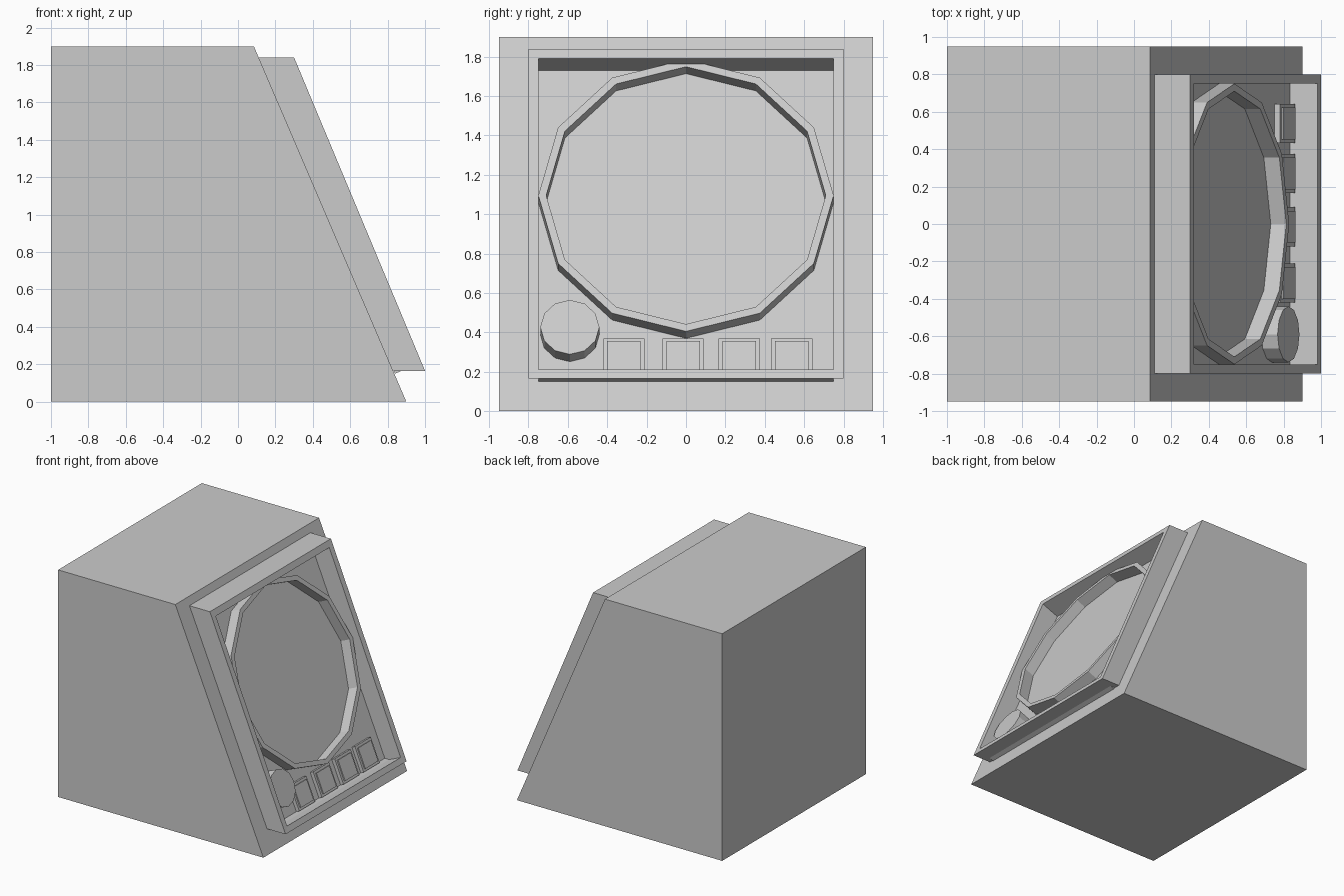
import bpy, bmesh, math
from mathutils import Vector, Matrix

if "Cube" in bpy.data.objects:
    bpy.data.objects.remove(bpy.data.objects["Cube"])

# Panel coordinates: (across, up the slope, out of the panel)
LOW, HIGH = Vector((0.84, 0, 0.15)), Vector((0.17, 0, 1.73))
UP = (HIGH - LOW).normalized()
ACROSS = Vector((0, 1, 0))
OUT = ACROSS.cross(UP)
LENGTH = (HIGH - LOW).length


def panel(a, u, n):
    return LOW + ACROSS * a + UP * u + OUT * n


def slope_pos(z):
    return (z - LOW.z) / UP.z


def loft(name, loops, closed=False):
    """Join successive equal-length loops with quads; cap the ends unless closed."""
    bm = bmesh.new()
    rows = [[bm.verts.new(p) for p in loop] for loop in loops]
    pairs = list(zip(rows, rows[1:])) + ([(rows[-1], rows[0])] if closed else [])
    for r, s in pairs:
        for i in range(len(r)):
            j = (i + 1) % len(r)
            bm.faces.new((r[i], r[j], s[j], s[i]))
    if not closed:
        bm.faces.new(rows[0][::-1])
        bm.faces.new(rows[-1])
    bmesh.ops.recalc_face_normals(bm, faces=bm.faces)
    mesh = bpy.data.meshes.new(name)
    bm.to_mesh(mesh)
    bm.free()
    obj = bpy.data.objects.new(name, mesh)
    bpy.context.collection.objects.link(obj)
    return obj


def rect(w, low, high):
    """Upright rectangle of half width w between two (x, z) points."""
    return [(low[0], -w, low[1]), (low[0], w, low[1]),
            (high[0], w, high[1]), (high[0], -w, high[1])]


def circle(a, u, r, n, sides=12):
    return [panel(a + r * math.cos(t), u + r * math.sin(t), n)
            for t in (2 * math.pi * i / sides for i in range(sides))]


def square(a, u, h, n):
    return [panel(a + h * i, u + h * j, n)
            for i, j in ((-1, -1), (1, -1), (1, 1), (-1, 1))]


# Cabinet with sloping front
profile = [(-1, 0), (0.9, 0), (0.085, 1.9), (-1, 1.9)]
loft("cabinet", [[(x, y, z) for x, z in profile] for y in (-0.95, 0.95)])

# Bezel with recessed tray
loft("bezel", [
    rect(0.8, (0.825, 0.165), (0.108, 1.84)),
    rect(0.8, (1.0, 0.165), (0.30, 1.84)),
    rect(0.75, (0.98, 0.21), (0.32, 1.79)),
    [panel(-0.75, 0, 0), panel(0.75, 0, 0),
     panel(0.75, LENGTH, 0), panel(-0.75, LENGTH, 0)],
])

# Window ring
c = slope_pos(1.06)
loft("window_ring", [circle(0, c, 0.75, 0), circle(0, c, 0.75, 0.09),
                     circle(0, c, 0.71, 0.09), circle(0, c, 0.71, 0)], closed=True)

# Dial
c = slope_pos(0.389)
loft("dial", [circle(-0.59, c, 0.15, n) for n in (0, 0.095)])

# Buttons with backing plates
c = slope_pos(0.261)
for k, a in enumerate((-0.315, -0.015, 0.27, 0.537), 1):
    loft(f"button_plate_{k}", [square(a, c, 0.105, n) for n in (0, 0.03)])
    loft(f"button_{k}", [square(a, c, 0.085, n) for n in (0.02, 0.04)])
